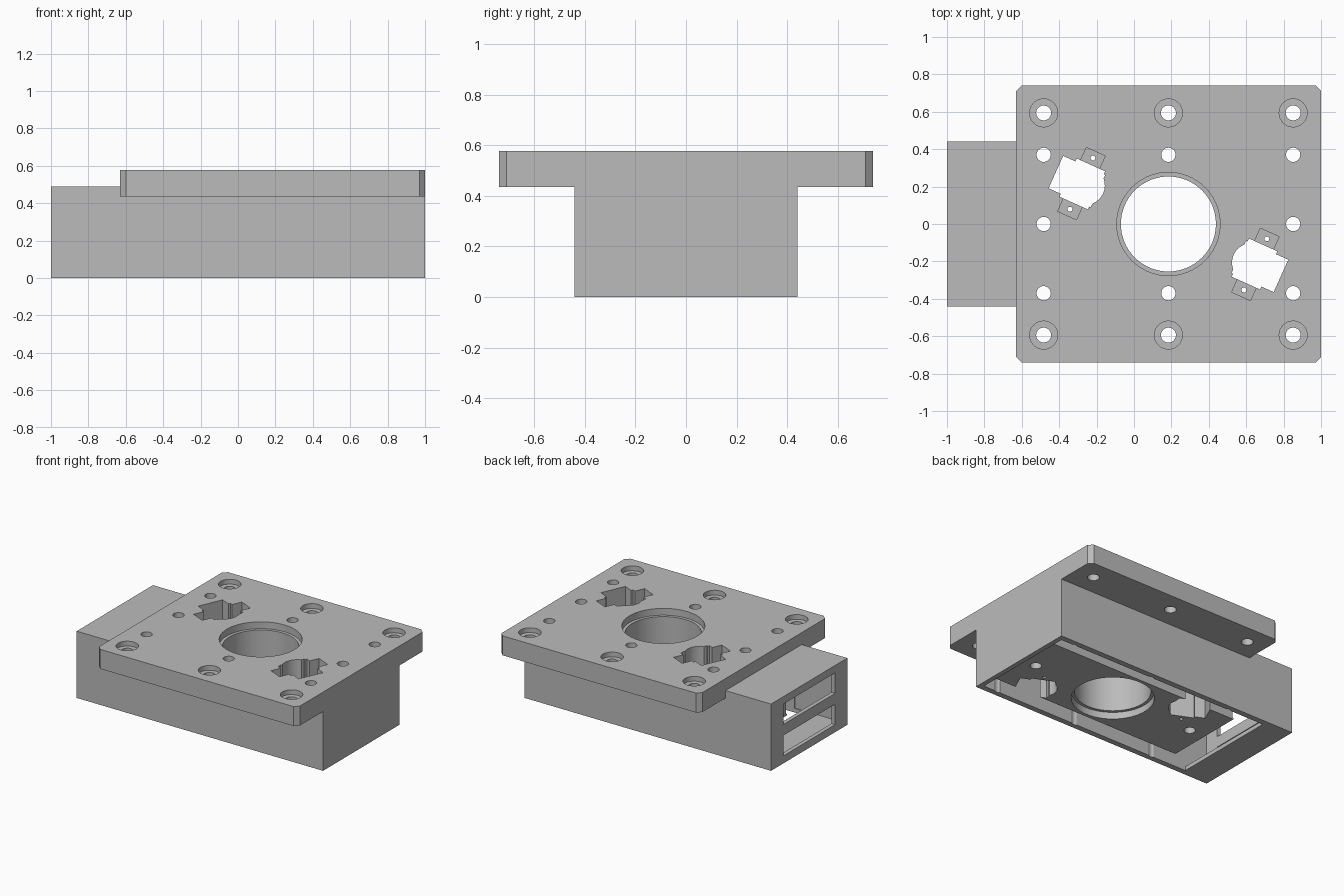
import bpy, bmesh, math
from mathutils import Matrix, Vector

cube = bpy.data.objects.get("Cube")
if cube:
    bpy.data.objects.remove(cube, do_unlink=True)

grey = bpy.data.materials.new("machined_grey")
grey.use_nodes = True
grey.diffuse_color = (0.5, 0.5, 0.5, 1)
grey.node_tree.nodes["Principled BSDF"].inputs["Base Color"].default_value = (0.5, 0.5, 0.5, 1)


def new_object(name, bm):
    mesh = bpy.data.meshes.new(name)
    bm.to_mesh(mesh)
    bm.free()
    mesh.materials.append(grey)
    obj = bpy.data.objects.new(name, mesh)
    bpy.context.collection.objects.link(obj)
    return obj


def box(name, x, y, z, chamfer=0, place=Matrix()):
    """Box from (low, high) ranges, with optional chamfered upright edges."""
    bm = bmesh.new()
    size = [b - a for a, b in (x, y, z)]
    mid = [(a + b) / 2 for a, b in (x, y, z)]
    bmesh.ops.create_cube(bm, size=1, matrix=Matrix.Translation(mid) @ Matrix.Diagonal((*size, 1)))
    if chamfer:
        upright = [e for e in bm.edges if abs(e.verts[0].co.z - e.verts[1].co.z) > 0.01]
        bmesh.ops.bevel(bm, geom=upright, offset=chamfer, segments=1, affect='EDGES')
    bm.transform(place)
    bmesh.ops.recalc_face_normals(bm, faces=bm.faces)
    return new_object(name, bm)


def cylinder(name, x, y, radius, z, sides=32, place=Matrix()):
    bm = bmesh.new()
    bmesh.ops.create_cone(bm, cap_ends=True, segments=sides, radius1=radius, radius2=radius,
                          depth=z[1] - z[0], matrix=Matrix.Translation((x, y, (z[0] + z[1]) / 2)))
    bm.transform(place)
    bmesh.ops.recalc_face_normals(bm, faces=bm.faces)
    return new_object(name, bm)


def combine(target, tool, operation='DIFFERENCE'):
    """Apply one boolean and discard the tool."""
    mod = target.modifiers.new("cut", 'BOOLEAN')
    mod.operation, mod.solver, mod.object = operation, 'EXACT', tool
    graph = bpy.context.evaluated_depsgraph_get()
    result = bpy.data.meshes.new_from_object(target.evaluated_get(graph))
    target.modifiers.clear()
    target.data = result
    bpy.data.objects.remove(tool, do_unlink=True)


TOP, THROUGH = 0.578, (-0.2, 0.8)
CENTRE = 0.184

# Housing with the flange plate on top
housing = box("housing", (-1, 1), (-0.442, 0.442), (0, 0.49))
combine(housing, box("flange", (-0.63, 1), (-0.741, 0.741), (0.435, TOP), 0.03), 'UNION')


def cut_box(*args, **kw):
    combine(housing, box("cutter", *args, **kw))


def cut_hole(*args, **kw):
    combine(housing, cylinder("cutter", *args, **kw))


# Connector chamber, its opening below, and the side channels
cut_box((-0.97, -0.6), (-0.405, 0.405), (0.03, 0.46))
cut_box((-0.78, -0.61), (-0.4, 0.4), (-0.1, 0.2))
cut_box((-0.62, 0.965), (-0.4, 0.4), (-0.1, 0.02))
for side in (-1, 1):
    cut_box((-0.65, 0.96), sorted((side * 0.3, side * 0.4)), (-0.1, 0.44))

# End face windows and screw holes
for low, screw in ((0.055, 0.1), (0.285, 0.385)):
    cut_box((-1.1, -0.9), (-0.3, 0.3), (low, low + 0.15))
    for side in (-1, 1):
        cut_hole(0, 0, 0.018, (-0.08, 0.08), sides=16,
                 place=Matrix.Translation((-1, side * 0.35, screw)) @ Matrix.Rotation(math.pi / 2, 4, 'Y'))

# Central bore with a step at both ends
cut_hole(CENTRE, 0, 0.254, THROUGH, sides=64)
cut_hole(CENTRE, 0, 0.276, (TOP - 0.05, 0.8), sides=64)
cut_hole(CENTRE, 0, 0.276, (-0.2, 0.07), sides=64)

# Counterbored mounting holes and plain holes
for column in (-1, 0, 1):
    x = CENTRE + column * 0.667
    for side in (-1, 1):
        cut_hole(x, side * 0.594, 0.04, THROUGH)
        cut_hole(x, side * 0.594, 0.075, (TOP - 0.035, 0.8))
        cut_hole(x, side * 0.37, 0.038, THROUGH)
    if column:
        cut_hole(x, 0, 0.038, THROUGH)

# Four angled pockets, each with two screw ledges
for sx in (-1, 1):
    for sy in (-1, 1):
        u = Vector((-sx * 0.912, -sy * 0.41, 0))
        v = Vector((-sx * 0.41, sy * 0.912, 0))
        place = Matrix.Translation((CENTRE + sx * 0.465, sy * 0.216, 0)) @ Matrix(
            (u, v, (0, 0, 1))).transposed().to_4x4()
        cut_box((-0.15, 0.097), (-0.095, 0.095), THROUGH, place=place)
        cut_box((-0.078, 0.088), (-0.112, 0.112), THROUGH, place=place)
        cut_hole(0.022, 0, 0.105, THROUGH, place=place)
        cut_box((-0.055, 0.055), (-0.187, 0.187), (TOP - 0.12, 0.8), place=place)
        for end in (-1, 1):
            cut_hole(0, end * 0.15, 0.013, THROUGH, sides=16, place=place)

# Smooth bores, crisp edges
bpy.ops.object.select_all(action='DESELECT')
housing.select_set(True)
bpy.context.view_layer.objects.active = housing
bpy.ops.object.shade_smooth_by_angle(angle=math.radians(30))
